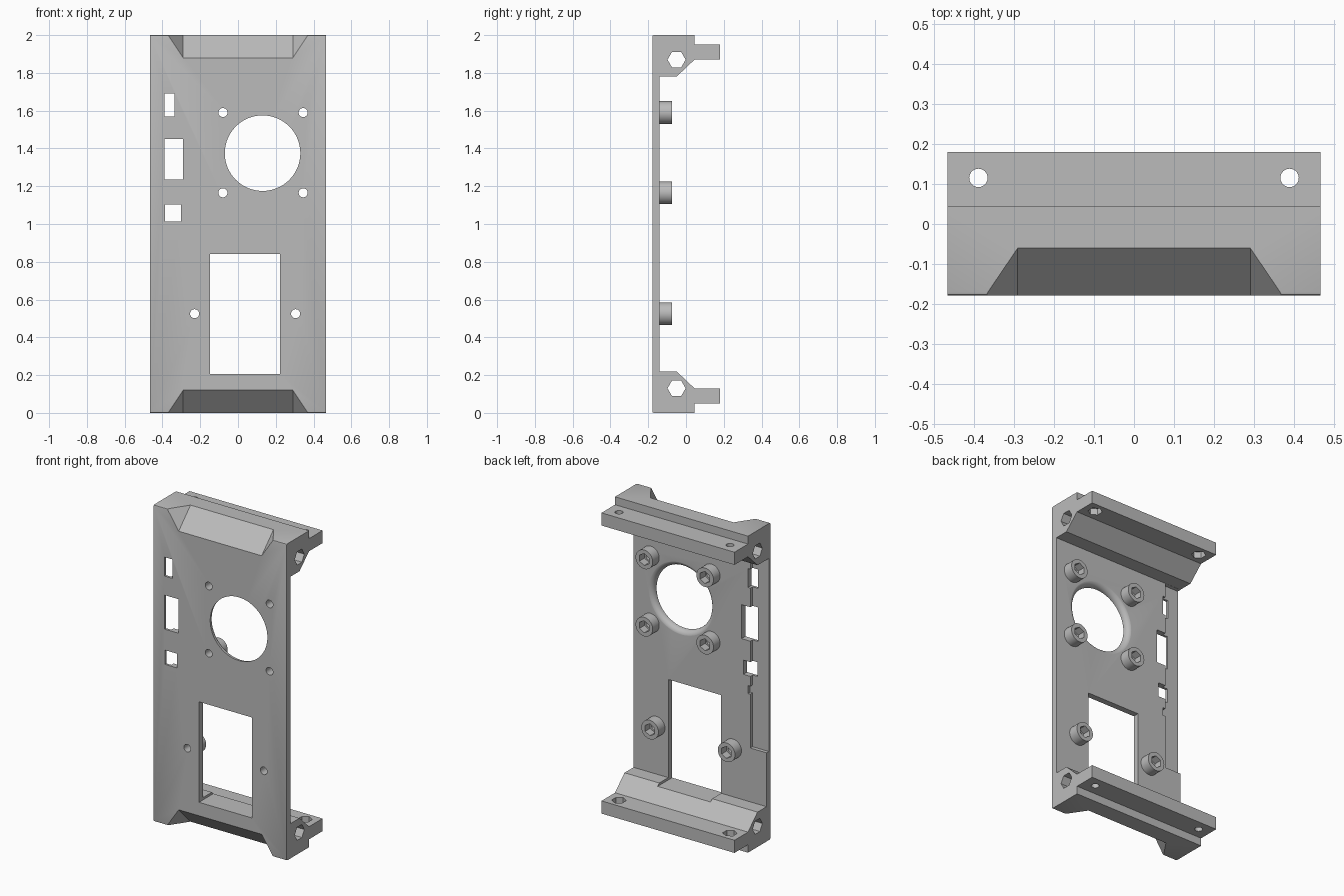
import bpy, bmesh, math
from mathutils import Matrix, Vector

cube = bpy.data.objects.get("Cube")
if cube:
    bpy.data.objects.remove(cube, do_unlink=True)

grey = bpy.data.materials.new("plain grey")
grey.use_nodes = True
GREY = (0.5, 0.5, 0.5, 1)
grey.diffuse_color = GREY
grey.node_tree.nodes["Principled BSDF"].inputs["Base Color"].default_value = GREY

HALF = 0.465                   # half width
FRONT, BACK = -0.178, -0.14    # panel faces
ROT = {"X": Matrix.Rotation(math.pi / 2, 4, "Y"),
       "Y": Matrix.Rotation(math.pi / 2, 4, "X"),
       "Z": Matrix.Identity(4)}


def finish(name, bm):
    bmesh.ops.recalc_face_normals(bm, faces=bm.faces)
    mesh = bpy.data.meshes.new(name)
    bm.to_mesh(mesh)
    bm.free()
    mesh.materials.append(grey)
    obj = bpy.data.objects.new(name, mesh)
    bpy.context.collection.objects.link(obj)
    return obj


def box(name, x, y, z):
    bm = bmesh.new()
    bmesh.ops.create_cube(bm, size=1)
    for v in bm.verts:
        v.co = Vector([(a + b) / 2 + c * (b - a) for c, (a, b) in zip(v.co, (x, y, z))])
    return finish(name, bm)


def cylinder(name, axis, center, radius, length, sides=32):
    bm = bmesh.new()
    bmesh.ops.create_cone(bm, cap_ends=True, segments=sides, radius1=radius, radius2=radius,
                          depth=length, matrix=Matrix.Translation(center) @ ROT[axis])
    return finish(name, bm)


def combine(target, tool, operation="DIFFERENCE"):
    tool.hide_render = True
    mod = target.modifiers.new("combine", "BOOLEAN")
    mod.operation, mod.solver, mod.object = operation, "EXACT", tool
    bpy.context.view_layer.update()
    graph = bpy.context.evaluated_depsgraph_get()
    mesh = bpy.data.meshes.new_from_object(target.evaluated_get(graph))
    target.modifiers.clear()
    target.data = mesh
    bpy.data.objects.remove(tool, do_unlink=True)


# Panel and both rails: one C-shaped section extruded across the width
upper = [(BACK, 1.78), (-0.05, 1.78), (0.045, 1.87), (0.18, 1.87), (0.18, 1.95),
         (0.045, 1.95), (0.045, 2), (FRONT + 0.008, 2), (FRONT + 0.002, 1.998), (FRONT, 1.992)]
section = upper + [(y, 2 - z) for y, z in reversed(upper)]
bm = bmesh.new()
face = bm.faces.new([bm.verts.new((-HALF, y, z)) for y, z in section])
side = bmesh.ops.extrude_face_region(bm, geom=[face])["geom"]
bmesh.ops.translate(bm, vec=(2 * HALF, 0, 0),
                    verts=[g for g in side if isinstance(g, bmesh.types.BMVert)])
body = finish("mounting_panel", bm)

# Screw bosses with hex nut pockets
screws = [(x, z) for x in (-0.08, 0.345) for z in (1.165, 1.59)]
screws += [(-0.23, 0.525), (0.305, 0.525)]
for x, z in screws:
    combine(body, cylinder("boss", "Y", (x, -0.1125, z), 0.06, 0.075), "UNION")
for x, z in screws:
    combine(body, cylinder("nut_pocket", "Y", (x, -0.09, z), 0.038, 0.07, 6))
    combine(body, cylinder("screw_hole", "Y", (x, -0.15, z), 0.024, 0.2, 24))

# Side pocket on the back, ports and the large window
combine(body, box("side_pocket", (-0.6, -0.352), (-0.163, -0.1), (0.56, 1.779)))
combine(body, box("pocket_notch", (-0.37, -0.335), (-0.163, -0.1), (0.9, 0.95)))
openings = [((-0.39, -0.335), (1.57, 1.69)),
            ((-0.388, -0.29), (1.235, 1.45)),
            ((-0.387, -0.303), (1.013, 1.103)),
            ((-0.148, 0.222), (0.205, 0.84))]
for xs, zs in openings:
    combine(body, box("opening", xs, (-0.3, 0.1), zs))

# Round opening, flared towards the back
flare = [(0, -0.3), (0.2, -0.3)]
for i in range(7):
    a = math.pi / 2 * i / 6
    flare.append((0.235 - 0.035 * math.cos(a), -0.174 + 0.035 * math.sin(a)))
flare += [(0.235, -0.1), (0, -0.1)]
bm = bmesh.new()
ring = [bm.verts.new((0.13 + r, y, 1.375)) for r, y in flare]
edges = [bm.edges.new(pair) for pair in zip(ring, ring[1:])]
bmesh.ops.spin(bm, geom=ring + edges, cent=(0.13, 0, 1.375), axis=(0, 1, 0),
               angle=2 * math.pi, steps=64)
bmesh.ops.remove_doubles(bm, verts=bm.verts, dist=0.0001)
combine(body, finish("round_opening", bm))

# Rails, top and bottom: front bevel, lengthwise hex bore, flange screw holes
for flip in (False, True):
    def height(z):
        return 2 - z if flip else z

    bm = bmesh.new()
    low, high = Vector((0.29, FRONT, 1.88)), Vector((0.29, -0.06, 2))
    tip, middle = Vector((0.37, FRONT, 2)), (low + high) / 2
    corners = [low + (low - high) * 0.5, high + (high - low) * 0.5,
               middle + (tip - middle) * 2]
    for s in (-1, 1):
        for c in corners:
            bm.verts.new((s * c.x, c.y, height(c.z)))
    bmesh.ops.convex_hull(bm, input=bm.verts)
    combine(body, finish("front_bevel", bm))
    combine(body, cylinder("hex_bore", "X", (0, -0.05, height(1.87)), 0.048, 1.2, 6))
    for x in (-0.388, 0.388):
        combine(body, cylinder("flange_hole", "Z", (x, 0.115, height(1.91)), 0.023, 0.2, 24))
        combine(body, cylinder("flange_nut", "Z", (x, 0.115, height(1.87)), 0.042, 0.08, 6))

# Shading
body.data.materials.clear()
body.data.materials.append(grey)
for p in body.data.polygons:
    p.material_index = 0
bpy.ops.object.select_all(action="DESELECT")
body.select_set(True)
bpy.context.view_layer.objects.active = body
bpy.ops.object.shade_smooth_by_angle(angle=math.radians(30))
